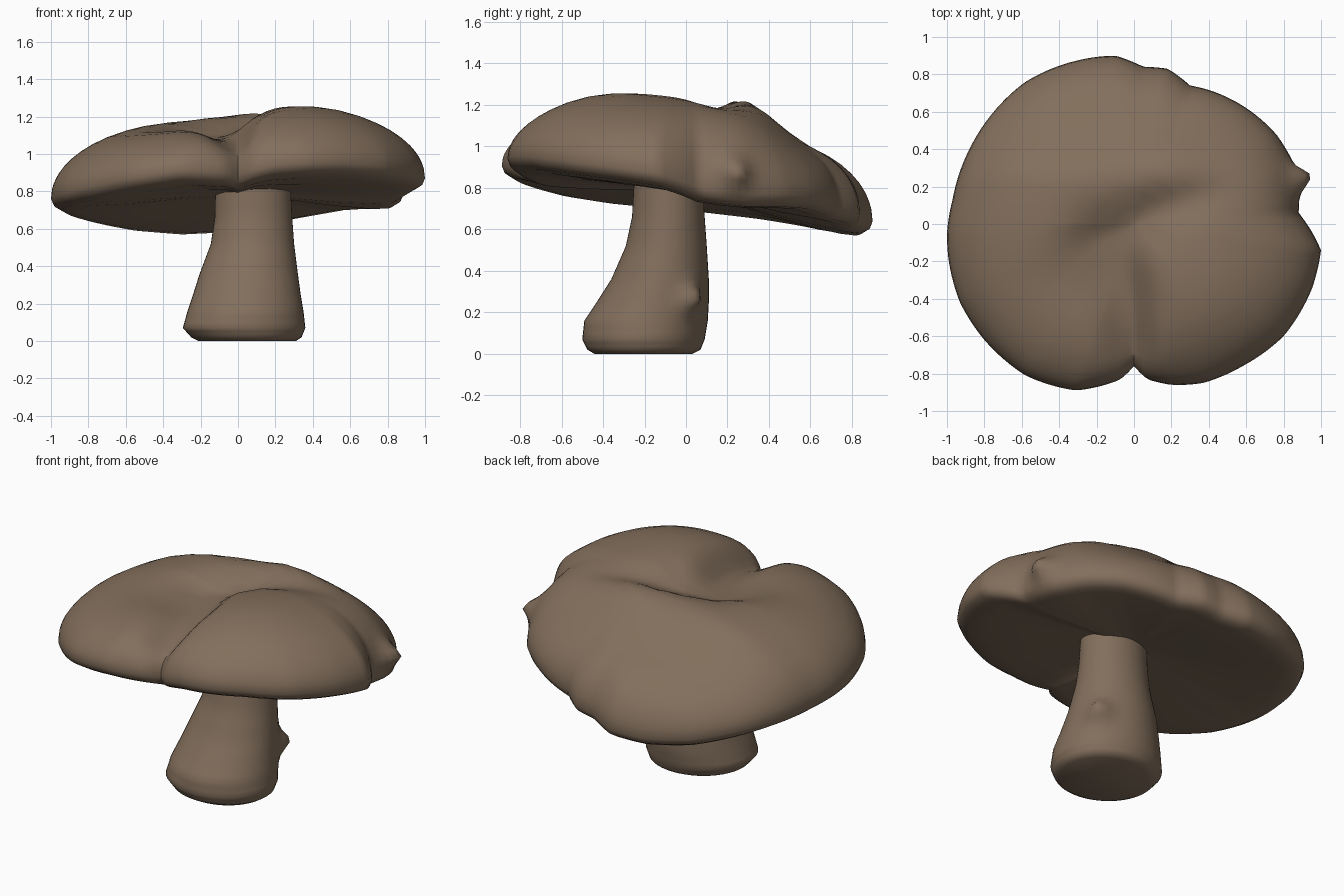
import bpy, bmesh, math
from mathutils import Vector

if "Cube" in bpy.data.objects:
    bpy.data.objects.remove(bpy.data.objects["Cube"])

brown = bpy.data.materials.new("mushroom brown")
brown.diffuse_color = (0.225, 0.158, 0.107, 1)
brown.use_nodes = True
brown.node_tree.nodes["Principled BSDF"].inputs["Base Color"].default_value = brown.diffuse_color

# Cap rim: x, y, height of the widest edge
RIM = [(1.0, -.14, .87), (.95, -.35, .9), (.80, -.60, .93), (.58, -.76, .95),
       (.37, -.85, .95), (.2, -.86, .94), (.07, -.83, .91), (0, -.76, .88),
       (-.07, -.83, .9), (-.31, -.89, .91), (-.58, -.81, .87), (-.8, -.62, .82),
       (-.93, -.42, .79), (-.99, -.2, .77), (-1.0, -.05, .76), (-.97, .13, .74),
       (-.88, .4, .71), (-.75, .6, .68), (-.58, .76, .65), (-.32, .87, .63),
       (-.1, .9, .64), (.05, .84, .67), (.18, .83, .69), (.3, .74, .71),
       (.42, .71, .73), (.6, .62, .76), (.76, .48, .77), (.86, .31, .77),
       (.88, .2, .78), (.88, .06, .80), (.95, -.04, .84)]
# Furrow on the cap: x, y, depth, width
FURROW = [(0, -.85, .12, .07), (0, -.65, .16, .09), (-.02, -.4, .14, .12),
          (-.12, -.1, .12, .18), (.1, .08, .08, .13), (.42, .17, .03, .12)]
TAU = 2 * math.pi
keys = sorted((math.atan2(y, x) % TAU, math.hypot(x, y), z) for x, y, z in RIM)
keys = [(keys[-1][0] - TAU, *keys[-1][1:])] + keys + [(keys[0][0] + TAU, *keys[0][1:])]


def rim_at(a):
    for p, q in zip(keys, keys[1:]):
        if p[0] <= a <= q[0]:
            f = (a - p[0]) / (q[0] - p[0])
            return p[1] + (q[1] - p[1]) * f, p[2] + (q[2] - p[2]) * f


def hill(x, y, cx, cy, spread):
    return math.exp(-((x - cx) ** 2 + (y - cy) ** 2) / spread ** 2)


def crown(x, y):
    s = min(1, max(0, (y - .22) / .4))
    h = 1.21 + .06 * x - .14 * s * s * (3 - 2 * s)
    h += .05 * hill(x, y, .38, -.45, .39) + .03 * hill(x, y, .15, .28, .2)
    h -= .02 * hill(x, y, -.3, -.45, .3)
    dip = 0
    for p, q in zip(FURROW, FURROW[1:]):
        d = Vector((q[0] - p[0], q[1] - p[1]))
        f = min(1, max(0, ((x - p[0]) * d.x + (y - p[1]) * d.y) / d.length_squared))
        px, py, depth, width = (p[i] + (q[i] - p[i]) * f for i in range(4))
        if x < px:  # gentler slope on the left side
            width *= 1 + .7 * min(1, max(0, -y / .3))
        dip = max(dip, depth * hill(x, y, px, py, width))
    return h - dip


def loft(name, rings, bump, push, spread):
    """Skin closed rings, cap the ends and push out one soft bump."""
    bm = bmesh.new()
    vs = [[bm.verts.new(p) for p in r] for r in rings]
    n = len(vs[0])
    for a, b in zip(vs, vs[1:]):
        for i in range(n):
            bm.faces.new((a[i], a[(i + 1) % n], b[(i + 1) % n], b[i]))
    for r in (vs[0], vs[-1]):
        cv = bm.verts.new(sum((v.co for v in r), Vector()) / n)
        for i in range(n):
            bm.faces.new((cv, r[i], r[(i + 1) % n]))
    for v in bm.verts:
        d = (v.co - Vector(bump)).length
        v.co += Vector(push) * math.exp(-(d / spread) ** 2)
    bmesh.ops.recalc_face_normals(bm, faces=bm.faces)
    me = bpy.data.meshes.new(name)
    bm.to_mesh(me)
    bm.free()
    ob = bpy.data.objects.new(name, me)
    bpy.context.collection.objects.link(ob)
    me.materials.append(brown)
    bpy.ops.object.select_all(action='DESELECT')
    ob.select_set(True)
    bpy.context.view_layer.objects.active = ob
    bpy.ops.object.shade_smooth_by_angle(angle=math.radians(60))


# Cap: domed lobed top, rounded lip, shallow underside, knob on the right rim
N = 180
edge = [(i * TAU / N, *rim_at(i * TAU / N)) for i in range(N)]
soft = [sum(edge[(i + k) % N][1] for k in range(-12, 13)) / 25 for i in range(N)]
rings = []
for t in (.03, .1, .2, .3, .4, .5, .6, .7, .78, .84, .89, .93, .955, .972, .985, .994, 1):
    ring = []
    for (a, r, z), rs in zip(edge, soft):
        rr = (rs + (r - rs) * t ** 4) * t
        x, y = rr * math.cos(a), rr * math.sin(a)
        ring.append((x, y, z + (crown(x, y) - z) * math.sqrt(max(0, 1 - t ** 3))))
    rings.append(ring)
for t, drop in ((.985, .035), (.94, .06), (.85, .065), (.6, .05), (.3, .02), (.03, 0)):
    f = min(1, t / .94)
    rings.append([(r * t * math.cos(a), r * t * math.sin(a), z * f + .78 * (1 - f) - drop)
                  for a, r, z in edge])
loft("mushroom_cap", rings, (.85, .23, .88), (.085, .025, -.005), .065)

# Stem: swollen leaning foot, z with x range and y range, small knob at the back right
STEM = [(0, -.21, .31, -.44, .03), (.02, -.25, .34, -.475, .07), (.07, -.295, .36, -.5, .09),
        (.16, -.27, .35, -.49, .105), (.25, -.24, .335, -.43, .11), (.36, -.205, .32, -.36, .11),
        (.52, -.145, .30, -.29, .10), (.66, -.125, .29, -.26, .09), (.85, -.12, .28, -.25, .08)]
rings = []
for p, q in zip(STEM, STEM[1:] + STEM[-1:]):
    for k in range(1 if p == q or p[0] < .02 else 3):
        z, x0, x1, y0, y1 = (a + (b - a) * k / 3 for a, b in zip(p, q))
        rings.append([((x0 + x1) / 2 + (x1 - x0) / 2 * math.cos(j * TAU / 48),
                       (y0 + y1) / 2 + (y1 - y0) / 2 * math.sin(j * TAU / 48), z)
                      for j in range(48)])
loft("mushroom_stem", rings, (.26, .01, .26), (.055, .045, .01), .06)
